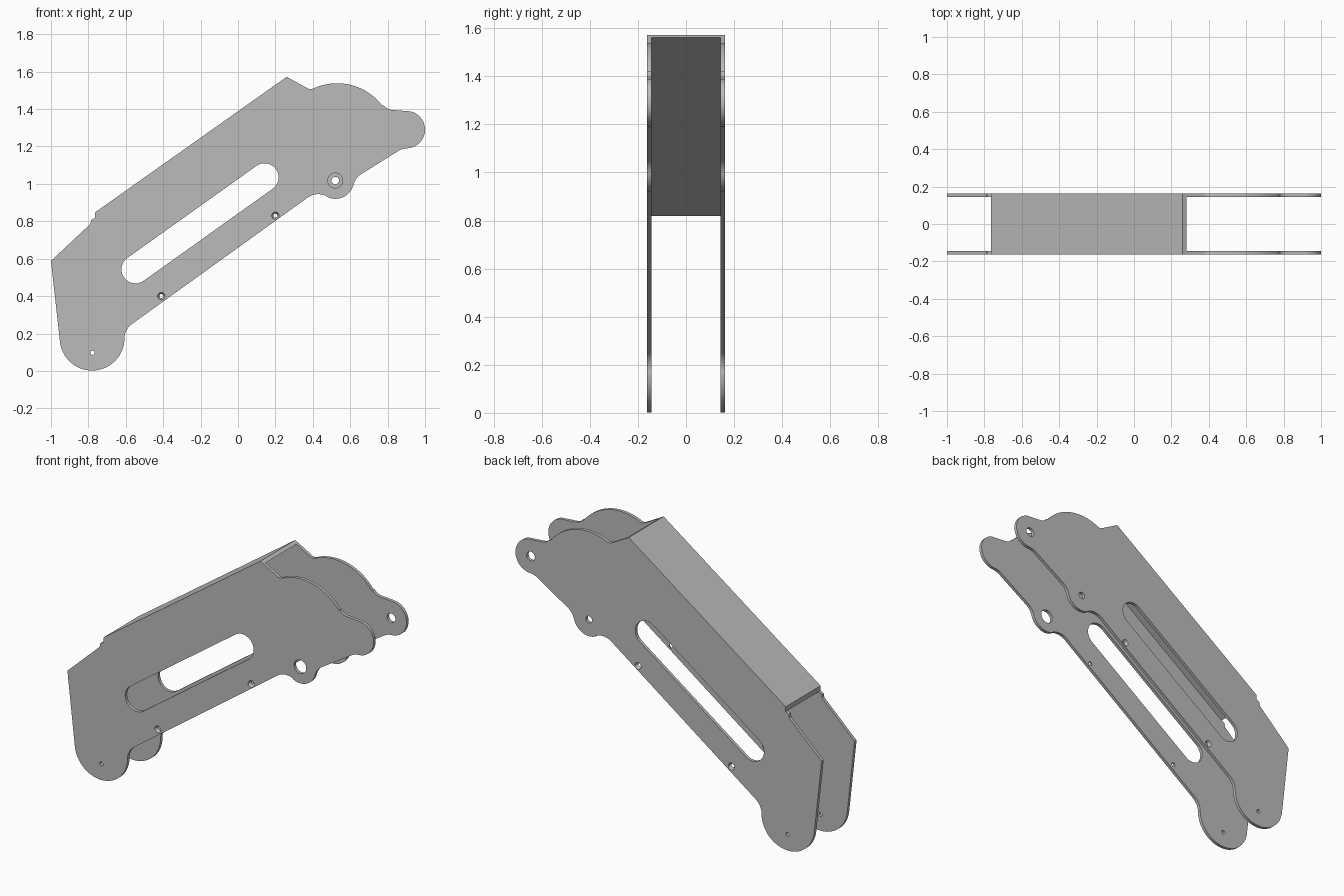
import bpy, bmesh, math
from mathutils import Matrix, Vector

cube = bpy.data.objects.get("Cube")
if cube:
    bpy.data.objects.remove(cube, do_unlink=True)

OUTER, INNER = 0.163, 0.144      # half widths outside and inside the plates

grey = bpy.data.materials.new("plain grey")
grey.use_nodes = True
grey.diffuse_color = (0.5, 0.5, 0.5, 1)
grey.node_tree.nodes["Principled BSDF"].inputs["Base Color"].default_value = (0.5, 0.5, 0.5, 1)


def arc(cx, cz, r, start, end, n=16):
    angles = [math.radians(start + (end - start) * i / n) for i in range(n + 1)]
    return [(cx + r * math.cos(a), cz + r * math.sin(a)) for a in angles]


def make_object(name, bm):
    bmesh.ops.recalc_face_normals(bm, faces=bm.faces)
    mesh = bpy.data.meshes.new(name)
    bm.to_mesh(mesh)
    bm.free()
    mesh.materials.append(grey)
    ob = bpy.data.objects.new(name, mesh)
    bpy.context.collection.objects.link(ob)
    return ob


def prism(name, outline, y0, y1):
    """Extrude an x-z outline from y0 to y1."""
    bm = bmesh.new()
    face = bm.faces.new([bm.verts.new((x, y0, z)) for x, z in outline])
    out = bmesh.ops.extrude_face_region(bm, geom=[face])
    moved = [v for v in out["geom"] if isinstance(v, bmesh.types.BMVert)]
    bmesh.ops.translate(bm, verts=moved, vec=(0, y1 - y0, 0))
    return make_object(name, bm)


def tapered_pin(name, x, z, side, r_in, r_out):
    """Pin through one plate, r_in at its inner face and r_out at its outer face."""
    slope = (r_out - r_in) / (OUTER - INNER)
    extra = 0.004
    bm = bmesh.new()
    bmesh.ops.create_cone(bm, cap_ends=True, segments=32,
                          radius1=r_in - slope * extra, radius2=r_out + slope * extra,
                          depth=OUTER - INNER + 2 * extra)
    turn = Matrix.Rotation(-side * math.pi / 2, 4, 'X')
    place = Matrix.Translation(Vector((x, side * (OUTER + INNER) / 2, z)))
    bmesh.ops.transform(bm, matrix=place @ turn, verts=bm.verts)
    return make_object(name, bm)


def cut(target, cutter):
    mod = target.modifiers.new("cut", 'BOOLEAN')
    mod.operation = 'DIFFERENCE'
    mod.solver = 'EXACT'
    mod.object = cutter
    bpy.context.view_layer.objects.active = target
    bpy.ops.object.modifier_apply(modifier=mod.name)
    bpy.data.objects.remove(cutter, do_unlink=True)


def smooth(ob):
    bpy.ops.object.select_all(action='DESELECT')
    ob.select_set(True)
    bpy.context.view_layer.objects.active = ob
    bpy.ops.object.shade_smooth_by_angle(angle=math.radians(30))


# Side plate outline, anticlockwise from the rear corner
plate_outline = (
    [(-1.0, 0.588)]
    + arc(-0.78, 0.175, 0.173, 188, 358, 32)      # round foot
    + arc(-0.508, 0.17, 0.1, 178, 125)            # foot fillet
    + arc(0.43, 0.845, 0.1, 125, 64)              # fillet into lower lobe
    + arc(0.52, 1.02, 0.1, 244, 344)              # lower lobe
    + arc(0.713, 0.968, 0.1, 163, 125)            # fillet out of lobe
    + arc(0.908, 1.09, 0.1, 125, 95)              # fillet into tip
    + arc(0.9, 1.29, 0.1, 272, 438, 28)           # round tip
    + arc(0.83, 1.46, 0.065, 262, 217)            # fillet over tip
    + arc(0.53, 1.235, 0.303, 37, 115, 28)        # upper hump
    + [(0.388, 1.506), (0.375, 1.509), (0.26, 1.572)]
    + [(-0.765, 0.847), (-0.765, 0.818), (-0.785, 0.808), (-0.79, 0.785)]
)

# Long slot through both plates
tilt = math.degrees(math.atan2(0.492, 0.69))
slot_outline = (arc(0.142, 1.035, 0.075, tilt - 90, tilt + 90, 24)
                + arc(-0.548, 0.543, 0.075, tilt + 90, tilt + 270, 24))

for name, side in (("front_plate", -1), ("back_plate", 1)):
    plate = prism(name, plate_outline, side * INNER, side * OUTER)
    cut(plate, prism("slot_cutter", slot_outline, side * (INNER - 0.01), side * (OUTER + 0.01)))
    pivot = 0.04 if side < 0 else 0.02
    holes = [(-0.778, 0.097, 0.011, 0.011),       # foot hole
             (-0.41, 0.4, 0.011, 0.02),           # countersunk holes
             (0.2, 0.83, 0.011, 0.02),
             (0.52, 1.018, pivot, pivot)]         # pivot hole
    if side > 0:
        holes.append((0.9, 1.29, 0.027, 0.027))   # tip hole
    for x, z, r_in, r_out in holes:
        cut(plate, tapered_pin("hole_cutter", x, z, side, r_in, r_out))
    smooth(plate)

# Sloping cover sheet joining the plates
prism("top_cover", [(-0.765, 0.847), (-0.765, 0.818), (0.281, 1.5605), (0.26, 1.572)],
      -INNER, INNER)
